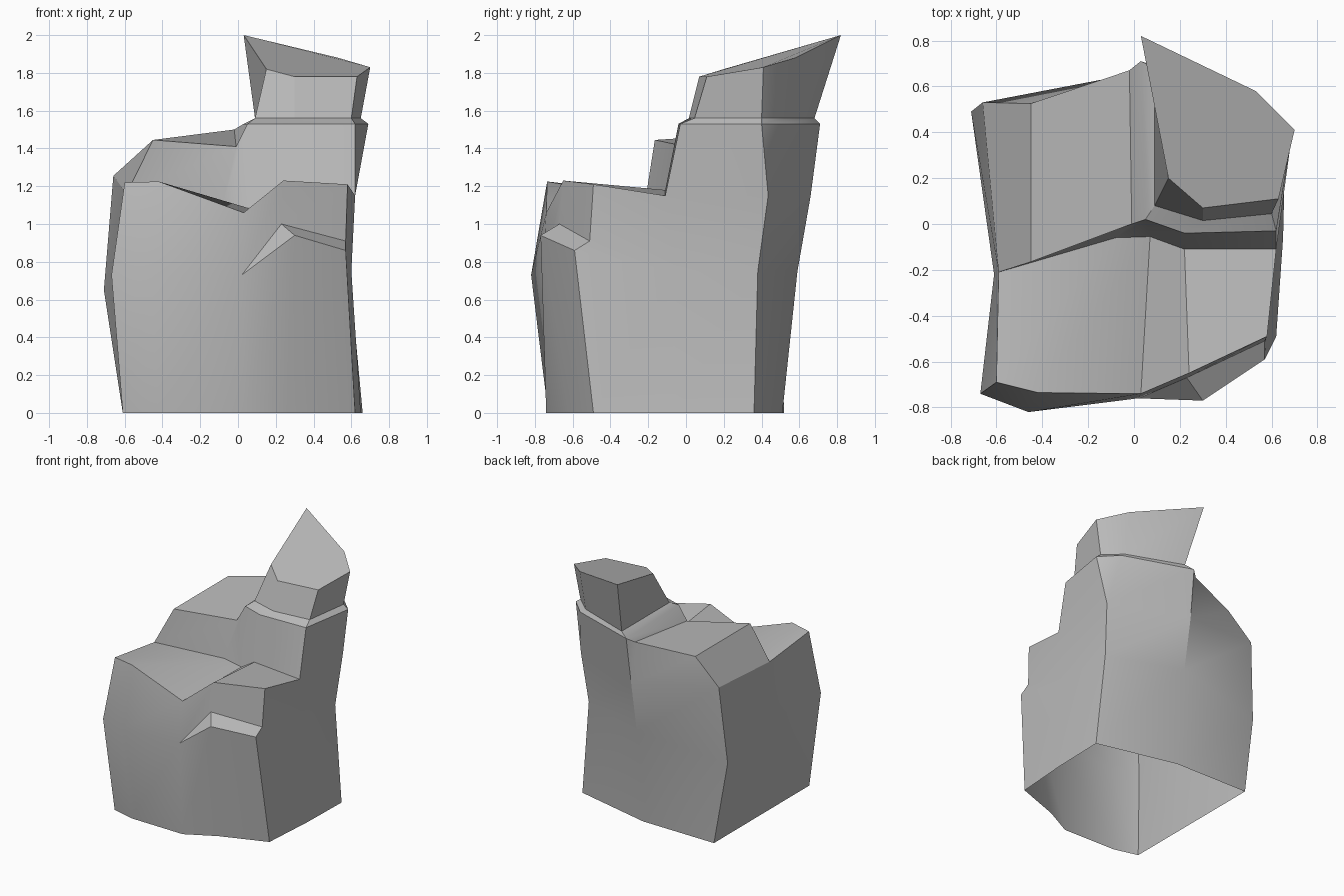
import bpy
import bmesh
import math

cube = bpy.data.objects.get("Cube")
if cube:
    bpy.data.objects.remove(cube, do_unlink=True)


def make_material(name, value):
    material = bpy.data.materials.new(name)
    material.use_nodes = True
    color = (value, value, value, 1)
    material.diffuse_color = color
    shader = next(n for n in material.node_tree.nodes if n.type == 'BSDF_PRINCIPLED')
    shader.inputs["Base Color"].default_value = color
    shader.inputs["Roughness"].default_value = 1
    return material


def level(height, outline):
    """Turn a flat outline into a ring at one height."""
    return [(x, y, height) for x, y in outline]


def add_face(bm, points):
    bm.faces.new([bm.verts.new(p) for p in points])


def skin(bm, lower, upper, closed=True):
    """Join two rings of equal length with a band of faces."""
    count = len(lower)
    for i in range(count if closed else count - 1):
        j = (i + 1) % count
        add_face(bm, (lower[i], lower[j], upper[j], upper[i]))


# Outer wall rings, counter-clockwise from the front corner at -x
base = level(0, [(-.61, -.68), (-.42, -.73), (.03, -.74), (.26, -.62), (.62, -.49),
                 (.65, -.06), (.66, .36), (.02, .51), (-.61, .52), (-.61, -.24)])
waist = [(-.67, -.74, .73), (-.46, -.82, .73), (.02, -.76, .73), (.3, -.77, .94),
         (.57, -.59, .86), (.6, -.06, .75), (.59, .38, .75), (.02, .59, .75),
         (-.71, .49, .65), (-.61, -.22, .7)]
ledge = list(waist)
ledge[3:5] = [(.23, -.67, 1), (.57, -.51, .91)]
rim = [(-.6, -.69, 1.22), (-.42, -.735, 1.225), (.03, -.74, 1.06), (.24, -.65, 1.23),
       (.58, -.49, 1.21), (.62, -.11, 1.15), (.62, .435, 1.15), (.02, .66, 1.15),
       (-.66, .53, 1.255), (-.59, -.21, 1.16)]

# Foot and crest of the raised rear step
foot = [rim[9], (-.08, -.06, 1.11), (.07, -.055, 1.08), (.22, -.11, 1.18), rim[5]]
low_crest = [(-.45, -.165, 1.445), (-.01, 0, 1.41)]
shoulder = level(1.53, [(.05, .02), (.22, -.04), (.62, -.03),
                        (.69, .4), (.56, .53), (.03, .71)])
back_crest = [(-.02, .67, 1.5), (-.45, .525, 1.445)]
step_foot = foot + [rim[6], rim[6], rim[7], rim[7], rim[8]]
step_crest = low_crest + shoulder + back_crest

# Pinnacle rings
neck = level(1.56, [(.09, .08), (.3, .015), (.6, .045), (.65, .4), (.52, .52), (.09, .68)])
peak = [(.15, .2, 1.82), (.3, .07, 1.78), (.63, .11, 1.78),
        (.7, .41, 1.83), (.53, .58, 1.88), (.03, .82, 2)]

bm = bmesh.new()
# Side wall with the small front ledge
for lower, upper in ((base, waist), (waist, ledge), (ledge, rim)):
    skin(bm, lower, upper)
# Front shelf and rear step
skin(bm, rim[:5], foot, closed=False)
skin(bm, step_foot, step_crest)
# Rear plateau and the slope up to the pinnacle
add_face(bm, low_crest + back_crest)
add_face(bm, (low_crest[1], shoulder[0], shoulder[-1], back_crest[0]))
# Pinnacle
skin(bm, shoulder, neck)
skin(bm, neck, peak)
add_face(bm, peak)

bmesh.ops.remove_doubles(bm, verts=bm.verts[:], dist=.001)
mesh = bpy.data.meshes.new("rock")
bm.to_mesh(mesh)
bm.free()
mesh.materials.append(make_material("stone grey", .5))
rock = bpy.data.objects.new("rock", mesh)
bpy.context.collection.objects.link(rock)

bpy.ops.object.select_all(action='DESELECT')
rock.select_set(True)
bpy.context.view_layer.objects.active = rock
bpy.ops.object.shade_smooth_by_angle(angle=math.radians(28))
